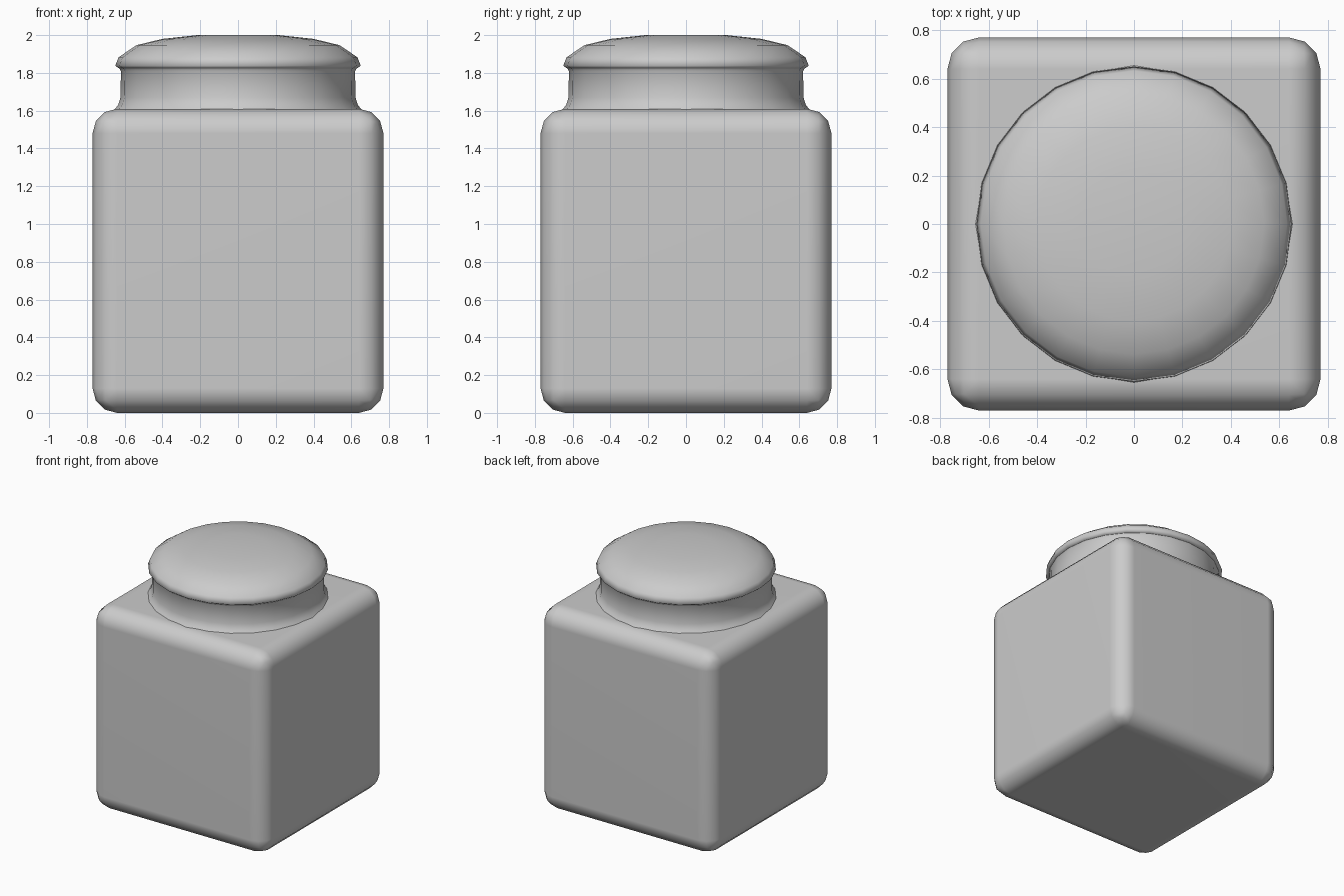
import bpy
import bmesh
from math import radians
from mathutils import Matrix

cube = bpy.data.objects.get("Cube")
if cube:
    bpy.data.objects.remove(cube, do_unlink=True)

GREY = (0.6, 0.6, 0.6, 1)
grey = bpy.data.materials.new("plain_grey")
grey.use_nodes = True
grey.diffuse_color = GREY
grey.node_tree.nodes["Principled BSDF"].inputs["Base Color"].default_value = GREY


def add_object(name, bm):
    bmesh.ops.recalc_face_normals(bm, faces=bm.faces)
    for face in bm.faces:
        face.smooth = True
    mesh = bpy.data.meshes.new(name)
    bm.to_mesh(mesh)
    bm.free()
    mesh.materials.append(grey)
    obj = bpy.data.objects.new(name, mesh)
    bpy.context.collection.objects.link(obj)
    return obj


# Jar body: a box with rounded edges
WIDTH, HEIGHT, ROUND = 1.54, 1.61, 0.13
bm = bmesh.new()
bmesh.ops.create_cube(bm, size=1)
bmesh.ops.scale(bm, vec=(WIDTH, WIDTH, HEIGHT), verts=bm.verts)
bmesh.ops.translate(bm, vec=(0, 0, HEIGHT / 2), verts=bm.verts)
bmesh.ops.bevel(bm, geom=bm.edges[:], offset=ROUND, segments=3,
                profile=0.5, affect='EDGES')
body = add_object("jar_body", bm)
normals = body.modifiers.new("weighted_normals", 'WEIGHTED_NORMAL')
normals.keep_sharp = True


def lathe(name, profile, sides=24):
    """Spin (radius, height) points about the z axis."""
    bm = bmesh.new()
    verts = [bm.verts.new((r, 0, z)) for r, z in profile]
    edges = [bm.edges.new(pair) for pair in zip(verts, verts[1:])]
    bmesh.ops.spin(bm, geom=verts + edges, cent=(0, 0, 0), axis=(0, 0, 1),
                   angle=radians(360), steps=sides, use_merge=True)
    bmesh.ops.remove_doubles(bm, verts=bm.verts, dist=0.0005)
    return add_object(name, bm)


# Neck: flares out where it meets the body
lathe("neck", [(0.655, 1.605), (0.635, 1.63), (0.622, 1.67), (0.62, 1.81), (0.627, 1.822)])

# Lid: low dome with a thin rolled lip
lathe("lid", [(0.6, 1.82), (0.627, 1.822), (0.65, 1.838), (0.632, 1.883), (0.537, 1.947),
              (0.4, 1.98), (0.215, 2.0), (0, 2.0)])
